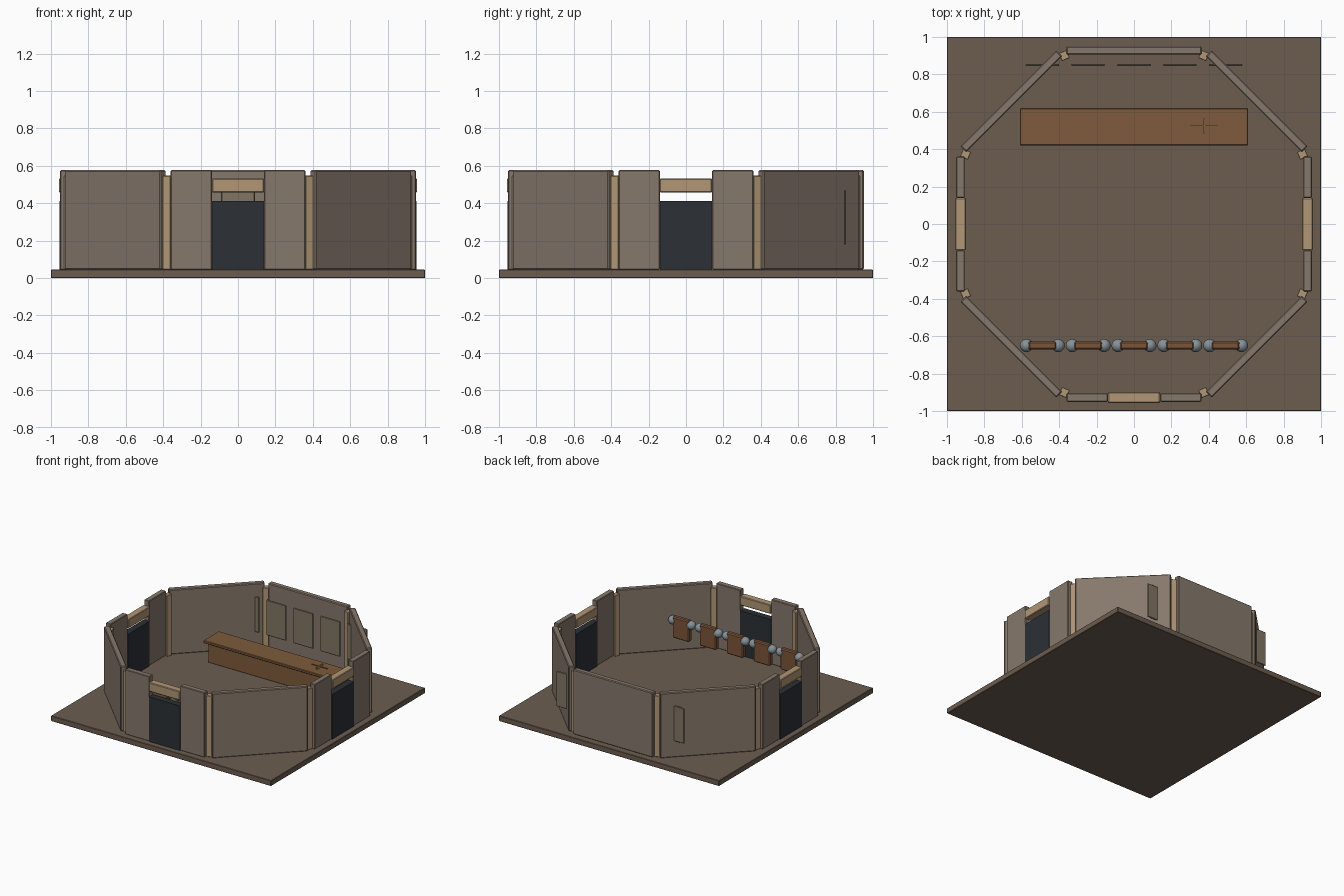
import bpy
from math import radians, cos, sin
from mathutils import Matrix

if "Cube" in bpy.data.objects:
    bpy.data.objects.remove(bpy.data.objects["Cube"])


def material(name, r, g, b):
    m = bpy.data.materials.new(name)
    m.diffuse_color = (r, g, b, 1)
    m.use_nodes = True
    m.node_tree.nodes["Principled BSDF"].inputs["Base Color"].default_value = m.diffuse_color
    return m


FLOOR = material("floor_brown", 0.15, 0.11, 0.08)
STONE = material("stone", 0.24, 0.19, 0.15)
TAN = material("tan_wood", 0.44, 0.31, 0.18)
DARK = material("dark_door", 0.025, 0.03, 0.036)
WOOD = material("counter_wood", 0.21, 0.105, 0.045)
PANEL = material("panel", 0.22, 0.18, 0.125)
BOARD = material("board_wood", 0.2, 0.09, 0.04)
STEEL = material("steel", 0.24, 0.29, 0.32)
BRASS = material("brass", 0.45, 0.3, 0.08)

Z0, Z1 = 0.045, 0.577      # floor top and wall top
APOTHEM = 0.928


def box(name, centre, size, mat, angle=0, bevel=0.0):
    """Box centred at a point, then turned about the world z axis."""
    bpy.ops.mesh.primitive_cube_add(size=1)
    o = bpy.context.object
    o.name = name
    o.data.transform(Matrix.Diagonal((*size, 1)))
    o.matrix_world = Matrix.Rotation(radians(angle), 4, 'Z') @ Matrix.Translation(centre)
    o.data.materials.append(mat)
    if bevel:
        b = o.modifiers.new("edge", 'BEVEL')
        b.width = bevel
        b.segments = 1
    return o


# Square ground slab
box("ground_slab", (0, 0, Z0 / 2), (2, 2, Z0), FLOOR, bevel=0.003)

# Eight wall sides; side 0 is the front, every side built at -y and turned
zc, h = (Z0 + Z1) / 2, Z1 - Z0
for i in range(8):
    a = i * 45
    if i in (0, 2, 6):     # doorway sides
        for s in (-1, 1):
            box("doorway_wall", (s * 0.25, -APOTHEM, zc), (0.22, 0.045, h), STONE, a, 0.004)
        box("door", (0, -APOTHEM, (Z0 + 0.412) / 2), (0.28, 0.053, 0.412 - Z0), DARK, a)
        box("door_lintel", (0, -APOTHEM, 0.495), (0.28, 0.06, 0.074), TAN, a, 0.005)
    else:
        box("wall", (0, -APOTHEM, zc), (0.724, 0.045, h), STONE, a, 0.006)
    # Corner post between this side and the next
    box("corner_post", (0, -0.975, (Z0 + 0.547) / 2), (0.046, 0.046, 0.547 - Z0), TAN, a + 22.5, 0.003)

# Counter with overhanging top
box("counter_body", (0, 0.52, 0.125), (1.16, 0.16, 0.16), WOOD, bevel=0.003)
box("counter_top", (0, 0.52, 0.214), (1.22, 0.2, 0.022), WOOD, bevel=0.004)

# Small cross-shaped tool resting on the counter
box("tool_shaft", (0.375, 0.525, 0.235), (0.145, 0.004, 0.006), BRASS)
box("tool_crossbar", (0.375, 0.525, 0.235), (0.008, 0.08, 0.02), BRASS)

# Row of five: back panels, and front boards held between round knobs
for i in range(-2, 3):
    x = i * 0.245
    box("back_panel", (x, 0.85, 0.325), (0.18, 0.012, 0.29), PANEL, bevel=0.004)
    box("hanging_board", (x, -0.65, 0.266), (0.15, 0.042, 0.174), BOARD, bevel=0.008)
    for s in (-1, 1):
        bpy.ops.mesh.primitive_uv_sphere_add(segments=20, ring_count=12, radius=0.035,
                                             location=(x + s * 0.085, -0.65, 0.316))
        knob = bpy.context.object
        knob.name = "board_knob"
        knob.data.materials.append(STEEL)
        bpy.ops.object.shade_smooth()
